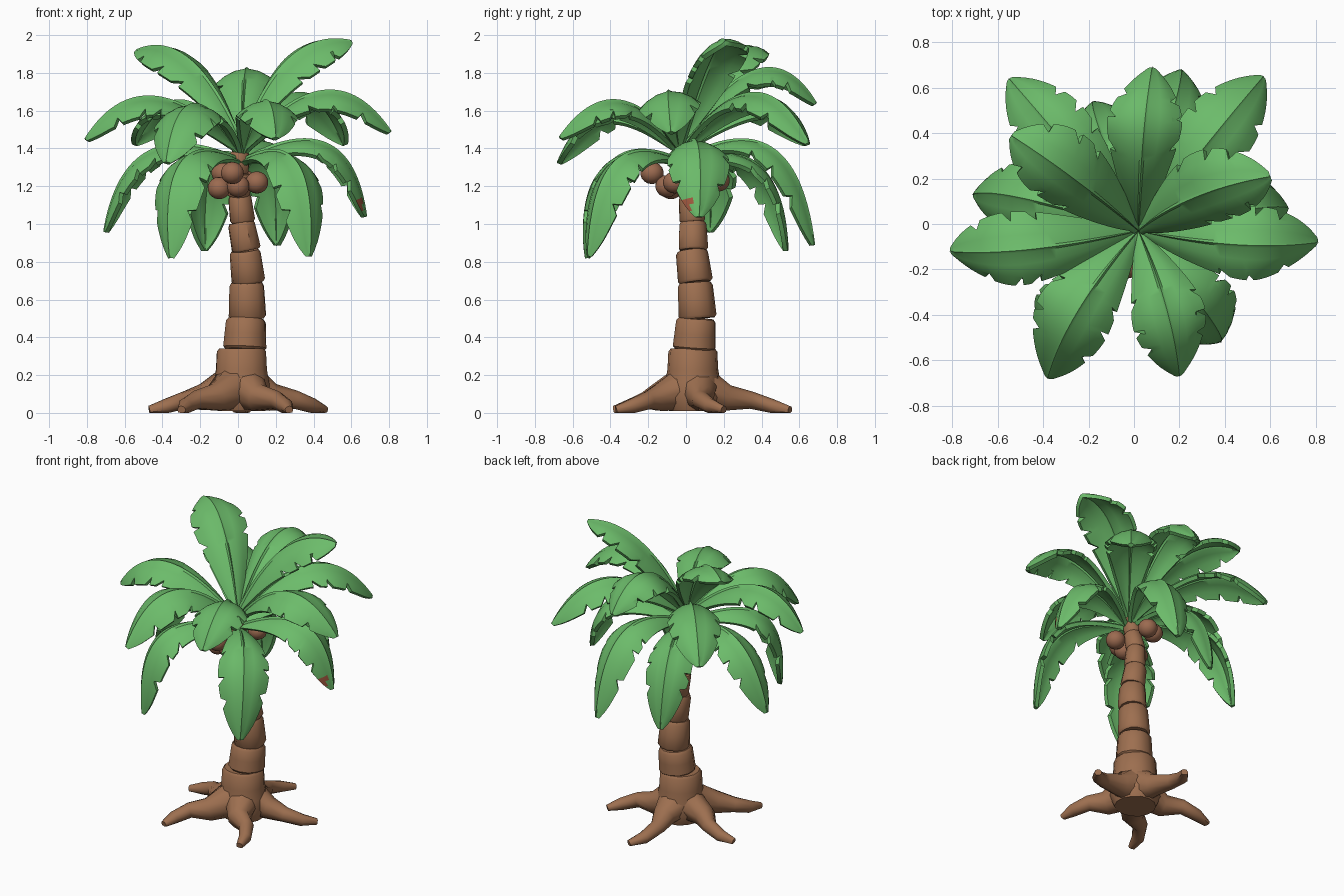
import bpy, bmesh, math, random
from mathutils import Vector, Matrix

random.seed(4)
cube = bpy.data.objects.get("Cube")
if cube:
    bpy.data.objects.remove(cube, do_unlink=True)


def material(name, rgb):
    m = bpy.data.materials.new(name)
    m.use_nodes = True
    m.diffuse_color = (*rgb, 1)
    m.node_tree.nodes["Principled BSDF"].inputs["Base Color"].default_value = (*rgb, 1)
    return m


LEAF = material("leaf green", (0.15, 0.5, 0.145))
BARK = material("bark brown", (0.34, 0.16, 0.08))
NUT = material("nut brown", (0.33, 0.145, 0.08))
SPOT = material("leaf spot red brown", (0.36, 0.1, 0.05))


def finish(bm, name, mat, angle=40):
    bmesh.ops.recalc_face_normals(bm, faces=bm.faces)
    mesh = bpy.data.meshes.new(name)
    bm.to_mesh(mesh)
    bm.free()
    mesh.materials.append(mat)
    mesh.polygons.foreach_set("use_smooth", [True] * len(mesh.polygons))
    mesh.set_sharp_from_angle(angle=math.radians(angle))
    obj = bpy.data.objects.new(name, mesh)
    bpy.context.collection.objects.link(obj)
    return obj


def skin(bm, rings):
    """Join closed rings of vertices into a capped tube."""
    for a, b in zip(rings, rings[1:]):
        for k in range(len(a)):
            n = (k + 1) % len(a)
            bm.faces.new((a[k], a[n], b[n], b[k]))
    bm.faces.new(rings[0][::-1])
    bm.faces.new(rings[-1])


def add_tube(bm, points, radii, sides=12, wobble=0.0):
    """Tube through the points; anything below the ground is flattened."""
    points = [Vector(p) for p in points]
    turn = random.uniform(0, 1)
    bumps = [1 + random.uniform(-wobble, wobble) for _ in range(sides)]
    rings = []
    for i, (p, r) in enumerate(zip(points, radii)):
        t = (points[min(i + 1, len(points) - 1)] - points[max(i - 1, 0)]).normalized()
        basis = t.to_track_quat('Z', 'Y')
        ring = []
        for k in range(sides):
            a = math.tau * k / sides + turn
            v = p + basis @ Vector((math.cos(a), math.sin(a), 0)) * r * bumps[k]
            v.z = max(v.z, 0)
            ring.append(bm.verts.new(v))
        rings.append(ring)
    skin(bm, rings)


# Stump with spreading roots
bm = bmesh.new()
add_tube(bm, [(0.015, 0.035, z) for z in (0.01, 0.08, 0.16, 0.23, 0.325, 0.34)],
         [0.13, 0.16, 0.15, 0.138, 0.133, 0.12], 14, 0.04)
finish(bm, "stump", BARK)
root_tips = [(-0.3, -0.38), (0.27, -0.37), (0.46, 0.2), (0.05, 0.55), (-0.47, 0.15)]
for i, tip in enumerate(root_tips):
    d = Vector((*tip, 0))
    side = Vector((-d.y, d.x, 0)) * (0.1 if i % 2 else -0.1)
    start = Vector((0.01, 0.03, 0))
    path = [start + d * 0.12 + Vector((0, 0, 0.13)), d * 0.4 + Vector((0, 0, 0.08)),
            d * 0.62 + side + Vector((0, 0, 0.068)), d * 0.83 + side * 0.8 + Vector((0, 0, 0.035)),
            d + Vector((0, 0, 0.015))]
    bm = bmesh.new()
    add_tube(bm, path, [0.115, 0.072, 0.048, 0.04, 0.022], 9, 0.06)
    finish(bm, "root_%d" % (i + 1), BARK, 50)

# Trunk segments: (centre x, centre y, bottom z, radius)
joints = [(0.035, 0.04, 0.335, 0.112), (0.05, 0.06, 0.5, 0.098), (0.055, 0.05, 0.69, 0.088),
          (0.045, 0.038, 0.86, 0.076), (0.025, 0.035, 1.01, 0.066), (0.0, 0.02, 1.15, 0.06),
          (0.0, -0.01, 1.27, 0.055), (0.01, -0.02, 1.38, 0.04)]
for i, (low, high) in enumerate(zip(joints, joints[1:])):
    a, b, r = Vector(low[:3]), Vector(high[:3]), low[3]
    lean = Vector((random.uniform(-1, 1), random.uniform(-1, 1), 0)) * 0.01
    bm = bmesh.new()
    add_tube(bm, [a.lerp(b, t) + lean * t for t in (0, 0.08, 0.5, 0.9, 1)],
             [r * f for f in (0.92, 1.03, 0.99, 0.95, 0.84)], 12, 0.03)
    finish(bm, "trunk_segment_%d" % (i + 1), BARK)

# Nuts hanging under the crown
nuts = [(-0.1, -0.08, 1.19), (0.1, -0.06, 1.22), (-0.03, -0.18, 1.27), (0.03, 0.17, 1.23),
        (0.0, -0.1, 1.2), (-0.08, 0.09, 1.27)]
for i, p in enumerate(nuts):
    bm = bmesh.new()
    bmesh.ops.create_uvsphere(bm, u_segments=14, v_segments=9, radius=0.062,
                              matrix=Matrix.Translation(p) @ Matrix.Diagonal((1, 1, 0.95, 1)))
    finish(bm, "nut_%d" % (i + 1), NUT, 60)


def leaf(name, start_z, mid, tip, width, roll):
    """Thick arched blade with a raised midrib, drooping sides and slit edges."""
    a, m, b = Vector((0.02, -0.03, start_z)), Vector(mid), Vector(tip)
    c = m * 2 - (a + b) / 2
    side0 = Vector((b.x - a.x, b.y - a.y, 0)).cross(Vector((0, 0, 1))).normalized()
    steps = 32
    columns = (-1, -0.72, -0.4, -0.07, 0, 0.07, 0.4, 0.72, 1)
    notches = {s: {k + random.randint(-1, 1) for k in (14, 20, 26)} for s in (-1, 1)}
    bm = bmesh.new()
    rings = []
    for i in range(steps + 1):
        t = i / steps
        p = a * (1 - t) ** 2 + c * 2 * t * (1 - t) + b * t * t
        tangent = ((c - a) * (1 - t) + (b - c) * t).normalized()
        turn = Matrix.Rotation(math.radians(roll) * min(1, t * 2), 3, tangent)
        normal = turn @ side0.cross(tangent).normalized()
        side = turn @ side0
        w = width * max(0.13, math.sin(math.pi * min(t, 0.999) ** 1.3) ** 0.55)
        top, under = [], []
        for u in columns:
            cut = abs(u) == 1 and i in notches[int(u)]
            v = u * (0.77 if cut else 1)
            lift = -0.48 * v * v * w + (0.012 * (1 - t) + 0.004 if u == 0 else 0)
            slant = tangent * (0.1 * abs(v) * w * t - (0.02 if cut else 0))
            co = p + side * v * w + normal * lift + slant
            top.append(bm.verts.new(co))
            under.append(bm.verts.new(co - (normal + side * v).normalized() * 0.026))
        rings.append(top + under[::-1])
    skin(bm, rings)
    return finish(bm, name, LEAF, 35)


# Leaves by tier: start height, middle, tip, half width, roll
leaves = {
    "top_leaf_right": (1.42, (-0.25, 0.19, 1.86), (-0.54, 0.39, 1.92), 0.17, -8),
    "top_leaf_left": (1.42, (0.27, 0.12, 1.87), (0.6, 0.21, 1.97), 0.17, 12),
    "middle_leaf_back_right": (1.38, (-0.3, 0.35, 1.65), (-0.55, 0.64, 1.43), 0.165, 0),
    "middle_leaf_back_left": (1.38, (0.32, 0.35, 1.69), (0.57, 0.65, 1.43), 0.165, 0),
    "middle_leaf_back": (1.4, (0.04, 0.37, 1.81), (0.08, 0.69, 1.64), 0.165, 0),
    "middle_leaf_left": (1.38, (0.45, -0.09, 1.7), (0.81, -0.08, 1.49), 0.165, 6),
    "middle_leaf_right": (1.38, (-0.45, -0.11, 1.67), (-0.81, -0.12, 1.45), 0.165, -6),
    "middle_leaf_front_right": (1.38, (-0.24, -0.37, 1.63), (-0.38, -0.68, 1.33), 0.175, -4),
    "middle_leaf_front_left": (1.38, (0.14, -0.36, 1.65), (0.2, -0.67, 1.46), 0.165, 0),
    "lower_leaf_front_right": (1.33, (-0.3, -0.4, 1.32), (-0.36, -0.53, 0.82), 0.16, 0),
    "lower_leaf_front_left": (1.33, (0.31, -0.38, 1.32), (0.38, -0.52, 0.83), 0.16, 0),
    "lower_leaf_right": (1.33, (-0.47, 0.11, 1.38), (-0.71, 0.13, 0.96), 0.15, -4),
    "lower_leaf_left": (1.33, (0.47, 0.06, 1.42), (0.68, 0.07, 1.04), 0.165, 4),
    "lower_leaf_back_right": (1.33, (-0.14, 0.38, 1.31), (-0.18, 0.54, 0.86), 0.145, 0),
    "lower_leaf_back_left": (1.33, (0.16, 0.45, 1.4), (0.21, 0.68, 0.89), 0.15, 0),
}
blades = {name: leaf(name, *spec) for name, spec in leaves.items()}

# Small withered spots on one leaf
spotted = blades["lower_leaf_left"].data
spotted.materials.append(SPOT)
for spot, size in (((0.665, 0.0, 1.11), 0.035), ((0.62, 0.08, 1.33), 0.03)):
    for face in spotted.polygons:
        if (face.center - Vector(spot)).length < size:
            face.material_index = 1
